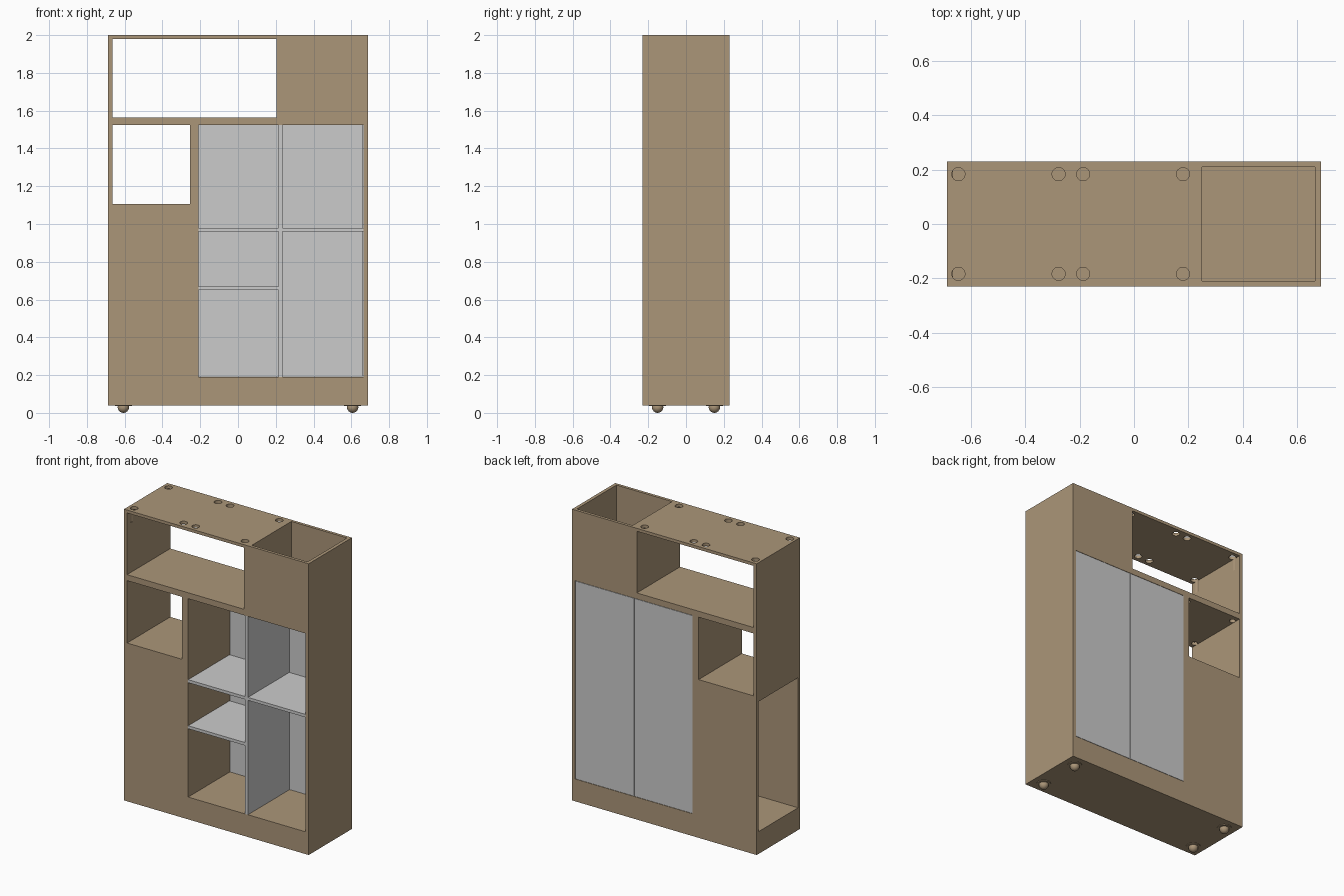
import bpy, bmesh
from mathutils import Matrix, Vector

if "Cube" in bpy.data.objects:
    bpy.data.objects.remove(bpy.data.objects["Cube"])

brown = bpy.data.materials.new("brown_wood")
brown.diffuse_color = (0.41, 0.305, 0.19, 1)
brown.use_nodes = True
brown.node_tree.nodes["Principled BSDF"].inputs["Base Color"].default_value = brown.diffuse_color


def add_box(bm, x0, x1, y0, y1, z0, z1):
    size = Matrix.Diagonal((x1 - x0, y1 - y0, z1 - z0, 1))
    mid = Matrix.Translation(((x0 + x1) / 2, (y0 + y1) / 2, (z0 + z1) / 2))
    bmesh.ops.create_cube(bm, size=1, matrix=mid @ size)


def add_cylinder(bm, x, y, z0, z1, r, sides=32):
    bmesh.ops.create_cone(bm, cap_ends=True, segments=sides, radius1=r, radius2=r,
                          depth=z1 - z0, matrix=Matrix.Translation((x, y, (z0 + z1) / 2)))


def make(name, bm, mat=None):
    me = bpy.data.meshes.new(name)
    bm.to_mesh(me)
    bm.free()
    ob = bpy.data.objects.new(name, me)
    bpy.context.collection.objects.link(ob)
    if mat:
        me.materials.append(mat)
    return ob


def box(name, *dims, mat=None):
    bm = bmesh.new()
    add_box(bm, *dims)
    return make(name, bm, mat)


def cut(target, cutter):
    cutter.hide_render = True
    mod = target.modifiers.new("cut", 'BOOLEAN')
    mod.operation, mod.solver, mod.object = 'DIFFERENCE', 'EXACT', cutter
    bpy.context.view_layer.objects.active = target
    bpy.ops.object.modifier_apply(modifier=mod.name)
    bpy.data.objects.remove(cutter)


# carcass with its compartments
W, D = 0.6875, 0.23
body = box("cabinet_body", -W, W, -D, D, 0.04, 2.0, mat=brown)
bm = bmesh.new()
add_box(bm, -0.665, 0.205, -0.3, 0.3, 1.565, 1.98)    # upper through opening
add_box(bm, -0.665, -0.255, -0.3, 0.3, 1.105, 1.525)  # left through opening
add_box(bm, -0.21, 0.665, -0.3, 0.3, 0.19, 1.525)     # main shelving bay
add_box(bm, 0.25, 0.665, -0.21, 0.21, 1.565, 2.1)     # open-topped bin
add_box(bm, -0.8, -0.255, -0.21, 0.21, 0.19, 1.065)   # side bay
cut(body, make("compartment_cutter", bm, brown))

# lamp holes in the top panel and recesses over the left opening
bm = bmesh.new()
for y in (-0.183, 0.183):
    for x in (-0.645, -0.277, -0.187, 0.18):
        add_cylinder(bm, x, y, 1.9, 2.05, 0.024)
    for x in (-0.645, -0.277):
        add_cylinder(bm, x, y, 1.45, 1.545, 0.0195)
cut(body, make("lamp_hole_cutter", bm, brown))

# grey shelving insert
box("divider", 0.215, 0.235, -D, 0.21, 0.19, 1.525)
box("upper_left_shelf", -0.21, 0.215, -D, 0.21, 0.96, 0.98)
box("upper_right_shelf", 0.235, 0.665, -D, 0.21, 0.96, 0.98)
box("lower_left_shelf", -0.21, 0.215, -D, 0.21, 0.65, 0.67)

# rear doors
box("rear_door_left", -0.208, 0.223, 0.21, D, 0.192, 1.523)
box("rear_door_right", 0.227, 0.663, 0.21, D, 0.192, 1.523)

# ball casters with flanges
for i, (x, y) in enumerate([(sx * 0.607, sy * 0.15) for sx in (-1, 1) for sy in (-1, 1)]):
    bm = bmesh.new()
    bmesh.ops.create_uvsphere(bm, u_segments=24, v_segments=12, radius=0.03,
                              matrix=Matrix.Translation((x, y, 0.03)))
    for f in bm.faces:
        f.smooth = True
    make(f"caster_ball_{i + 1}", bm, brown)
    bm = bmesh.new()
    add_cylinder(bm, x, y, 0.036, 0.045, 0.045)
    make(f"caster_flange_{i + 1}", bm, brown)
